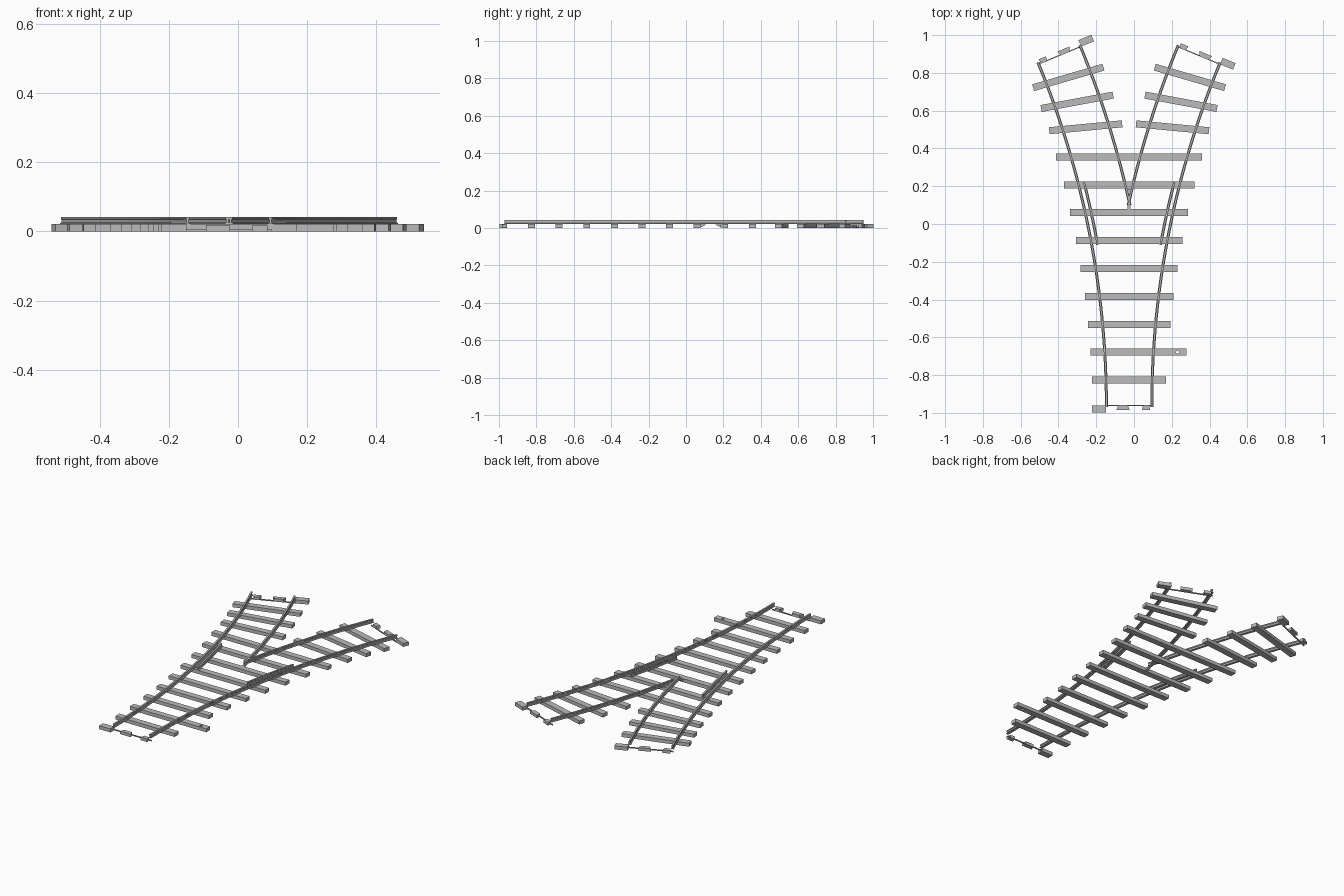
import bpy, bmesh
from math import sin, cos, asin, radians, pi
from mathutils import Matrix, Vector

if "Cube" in bpy.data.objects:
    bpy.data.objects.remove(bpy.data.objects["Cube"])

CX, Y0 = -0.026, -0.97          # track axis and start of the curves
R, GAUGE = 4.9, 0.12            # centreline radius, half gauge
TIE_W, TIE_H = 0.037, 0.021
END = radians(22.45)

grey = bpy.data.materials.new("plain_grey")
grey.use_nodes = True
grey.diffuse_color = (0.5, 0.5, 0.5, 1)
grey.node_tree.nodes["Principled BSDF"].inputs["Base Color"].default_value = (0.5, 0.5, 0.5, 1)


def finish(name, bm):
    bmesh.ops.recalc_face_normals(bm, faces=bm.faces)
    mesh = bpy.data.meshes.new(name)
    bm.to_mesh(mesh)
    bm.free()
    mesh.materials.append(grey)
    obj = bpy.data.objects.new(name, mesh)
    bpy.context.collection.objects.link(obj)
    return obj


def prism(name, outline, z0, z1, frame=Matrix()):
    bm = bmesh.new()
    face = bm.faces.new([bm.verts.new((x, y, z0)) for x, y in outline])
    new = bmesh.ops.extrude_face_region(bm, geom=[face])["geom"]
    top = [v for v in new if isinstance(v, bmesh.types.BMVert)]
    bmesh.ops.translate(bm, verts=top, vec=(0, 0, z1 - z0))
    if not face.is_valid or len(bm.faces) < len(outline) + 2:
        bm.faces.new([v for v in bm.verts if v not in top])
    bm.transform(frame)
    return finish(name, bm)


def rect(x, y, hx, hy):
    return [(x - hx, y - hy), (x + hx, y - hy), (x + hx, y + hy), (x - hx, y + hy)]


def place(x, y, angle):
    return Matrix.Translation((x, y, 0)) @ Matrix.Rotation(angle, 4, "Z")


# Rail section: wide foot, thin web, narrow head
half = [(0.008, 0.021), (0.008, 0.024), (0.003, 0.026), (0.003, 0.034),
        (0.005, 0.036), (0.005, 0.042)]
SECTION = half + [(-w, z) for w, z in reversed(half)]


def on_arc(side, r, t):
    return Vector((CX + side * (R - r * cos(t)), Y0 + r * sin(t), 0))


def rail(name, side, r, t0, t1, steps):
    bm = bmesh.new()
    rings = []
    for i in range(steps + 1):
        t = t0 + (t1 - t0) * i / steps
        ring = []
        for w, z in SECTION:
            p = on_arc(side, r + w, t)
            ring.append(bm.verts.new((p.x, p.y, z)))
        rings.append(ring)
    n = len(SECTION)
    for a, b in zip(rings, rings[1:]):
        for k in range(n):
            bm.faces.new((a[k], a[(k + 1) % n], b[(k + 1) % n], b[k]))
    bm.faces.new(rings[0])
    bm.faces.new(rings[-1])
    return finish(name, bm)


def arc_angle(y, r):
    return asin((y - Y0) / r)


# Stock rails, frog rails and guard rails for both branches
for side, label in ((-1, "right"), (1, "left")):
    inner, outer = R - GAUGE, R + GAUGE
    rail(label + "_stock_rail", side, inner, 0, END, 24)
    rail(label + "_frog_rail", side, outer, arc_angle(0.1, outer), END, 14)
    guard = inner + 0.031
    rail(label + "_guard_rail", side, guard, arc_angle(-0.11, guard),
         arc_angle(0.22, guard), 6)

# Straight ties, growing towards the fork
HALF_LENGTHS = [0.196, 0.197, 0.218, 0.234, 0.256, 0.282, 0.312, 0.345, 0.387]
for i, h in enumerate(HALF_LENGTHS):
    y = -0.826 + i * 0.1476
    if i == 1:
        # Long tie with a pin hole
        tie = prism("long_tie", rect(CX + 0.05, y, 0.2535, TIE_W / 2), 0, TIE_H)
        ring = [(0.23 + 0.008 * cos(k * pi / 6), y + 0.008 * sin(k * pi / 6)) for k in range(12)]
        cutter = prism("pin_hole_cutter", ring, -0.1, 0.1)
        cutter.hide_render = True
        cut = tie.modifiers.new("pin_hole", "BOOLEAN")
        cut.operation, cut.object = "DIFFERENCE", cutter
        bpy.context.view_layer.objects.active = tie
        bpy.ops.object.modifier_apply(modifier=cut.name)
        bpy.data.objects.remove(cutter)
    else:
        prism("tie", rect(CX, y, h, TIE_W / 2), 0, TIE_H)

# Branch ties, turning with the curve
for side in (-1, 1):
    for dx, y, deg in ((0.23, 0.512, 5.4), (0.275, 0.647, 10.5), (0.322, 0.776, 16.3)):
        prism("branch_tie", rect(0, 0, 0.194, TIE_W / 2), 0, TIE_H,
              place(CX + side * dx, y, -side * radians(deg)))


# Track ends: half tie, thin joining strip and two tapered clips
def track_end(name, frame):
    prism(name + "_half_tie", rect(0.16, 0.009, 0.037, TIE_W / 2), 0, TIE_H, frame)
    prism(name + "_strip", rect(0, -0.009, 0.125, 0.003), 0, 0.006, frame)
    for x, w in ((0.032, 0.035), (-0.09, 0.022)):
        taper = [(x - w, 0.014), (x + w, 0.014), (x + w * 0.7, -0.012), (x - w * 0.7, -0.012)]
        prism(name + "_clip", taper, 0, 0.018, frame)


track_end("front_end", place(CX, Y0, pi))
for side, label in ((-1, "right"), (1, "left")):
    p = on_arc(side, R, END)
    track_end(label + "_end", place(p.x, p.y, -side * END))

# Sloped braces under the frog, drawn in side profile and stood upright
for y, d in ((0.077, 1), (0.186, -1)):
    stand = Matrix(((0, 0, 1, CX), (d, 0, 0, y), (0, 1, 0, 0), (0, 0, 0, 1)))
    prism("frog_brace", [(0, 0.003), (0.034, 0.02), (0, 0.02)], -0.008, 0.008, stand)
